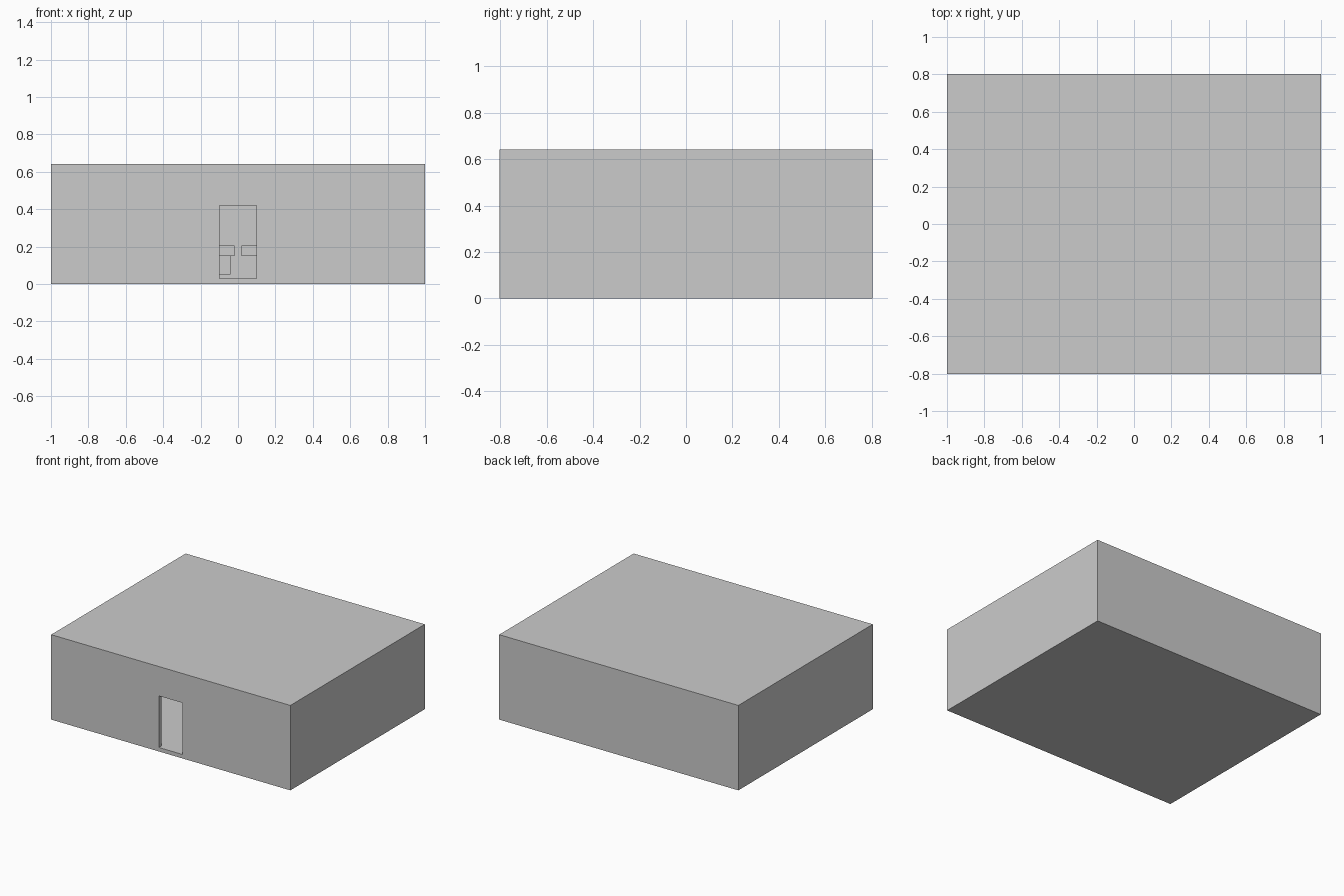
import bpy

if "Cube" in bpy.data.objects:
    bpy.data.objects.remove(bpy.data.objects["Cube"])

W, D, H, T = 2.0, 1.606, 0.642, 0.03


def box(name, x, y, z):
    """Box spanning the (min, max) ranges on each axis."""
    lo, hi = zip(x, y, z)
    bpy.ops.mesh.primitive_cube_add(size=1, location=[(a + b) / 2 for a, b in zip(lo, hi)])
    ob = bpy.context.object
    ob.name = name
    ob.scale = [b - a for a, b in zip(lo, hi)]
    bpy.ops.object.transform_apply(location=False, rotation=False, scale=True)
    return ob


def cut(target, cutter):
    mod = target.modifiers.new(cutter.name, 'BOOLEAN')
    mod.operation = 'DIFFERENCE'
    mod.solver = 'EXACT'
    mod.object = cutter
    cutter.hide_render = True
    cutter.hide_set(True)


# Hollow building shell with a doorway in the front wall
shell = box("building_shell", (-W / 2, W / 2), (-D / 2, D / 2), (0, H))
room = box("room_cutter", (-W / 2 + T, W / 2 - T), (-D / 2 + T, D / 2 - T), (T, H - T))
door = box("doorway_cutter", (-0.1, 0.1), (-D / 2 - 0.1, -D / 2 + 0.1), (T, 0.42))
cut(shell, room)
cut(shell, door)

# Furniture at the back of the room, glimpsed through the doorway
for side, x in (("left", (-0.32, -0.02)), ("right", (0.02, 0.32))):
    box(side + "_counter", x, (0.25, 0.55), (0.15, 0.205))
box("left_counter_base", (-0.30, -0.04), (0.27, 0.53), (0.05, 0.15))
box("right_counter_base", (0.12, 0.30), (0.27, 0.53), (0.05, 0.15))
